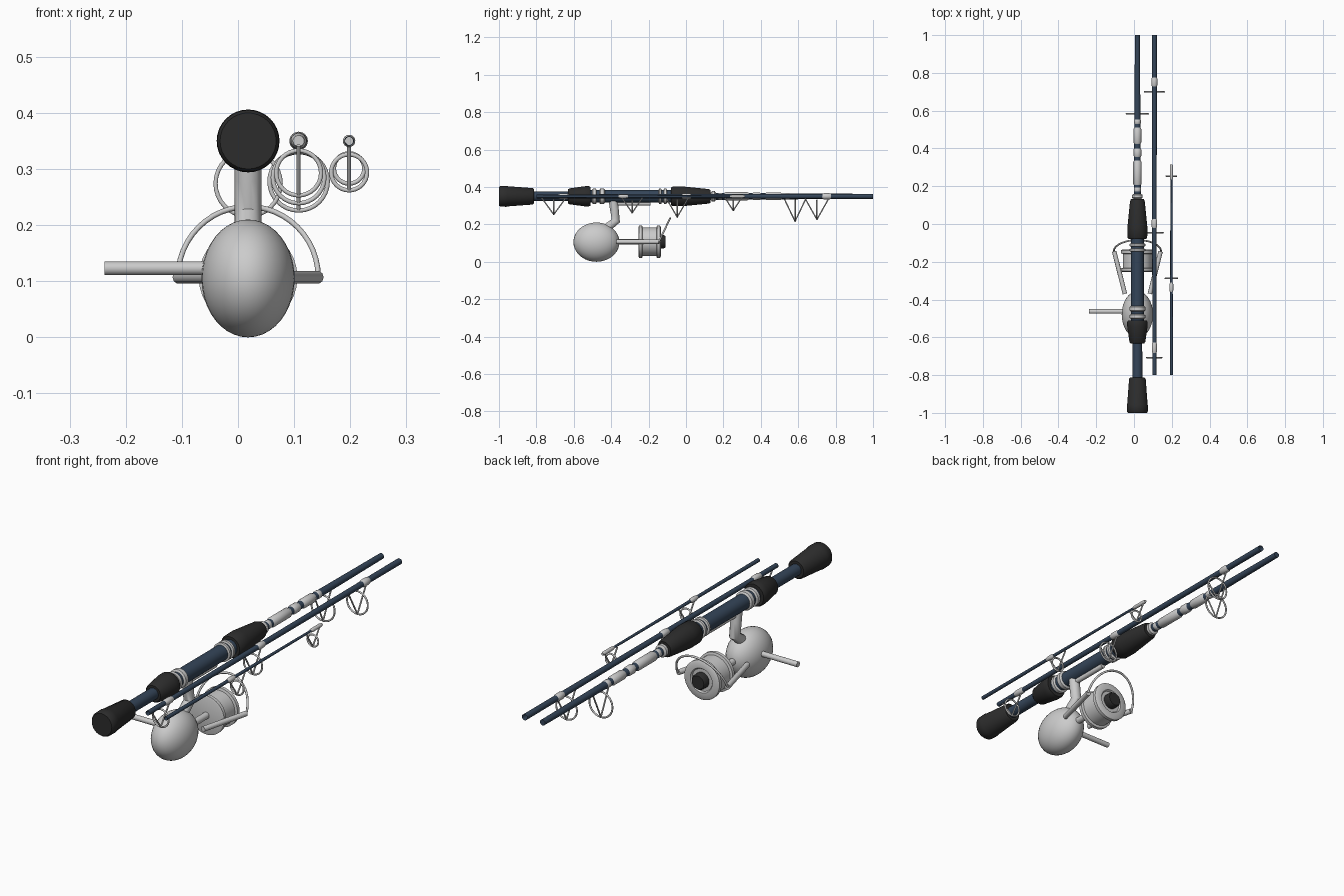
import bpy, bmesh, math
from mathutils import Vector

if "Cube" in bpy.data.objects:
    bpy.data.objects.remove(bpy.data.objects["Cube"])

AX, AZ = 0.018, 0.35      # main rod axis
RZ = 0.107                # reel axis height


def material(name, rgb):
    m = bpy.data.materials.new(name)
    m.diffuse_color = (*rgb, 1)
    m.use_nodes = True
    m.node_tree.nodes["Principled BSDF"].inputs["Base Color"].default_value = m.diffuse_color
    return m


NAVY = material("navy_blank", (0.035, 0.06, 0.1))
BLACK = material("black_foam", (0.025, 0.025, 0.025))


def finish(obj, mat=None, angle=40):
    if mat:
        obj.data.materials.append(mat)
    bpy.ops.object.select_all(action='DESELECT')
    obj.select_set(True)
    bpy.context.view_layer.objects.active = obj
    bpy.ops.object.shade_smooth_by_angle(angle=math.radians(angle))
    return obj


def lathe(name, profile, x=AX, z=AZ, mat=None, seg=32, caps=True):
    """Revolve (y, radius) points around an axis parallel to y."""
    bm = bmesh.new()
    rings = []
    for y, r in profile:
        rings.append([bm.verts.new((x + r * math.cos(2 * math.pi * i / seg), y,
                                    z + r * math.sin(2 * math.pi * i / seg)))
                      for i in range(seg)])
    for a, b in zip(rings, rings[1:]):
        for i in range(seg):
            j = (i + 1) % seg
            bm.faces.new((a[i], b[i], b[j], a[j]))
    if caps:
        bm.faces.new(rings[0])
        bm.faces.new(rings[-1][::-1])
    bmesh.ops.recalc_face_normals(bm, faces=bm.faces)
    me = bpy.data.meshes.new(name)
    bm.to_mesh(me)
    bm.free()
    obj = bpy.data.objects.new(name, me)
    bpy.context.collection.objects.link(obj)
    return finish(obj, mat)


def wire(name, points, radius, cyclic=False, res=3):
    """Round wire along a polyline, turned into a mesh."""
    cu = bpy.data.curves.new(name, 'CURVE')
    cu.dimensions = '3D'
    cu.bevel_depth = radius
    cu.bevel_resolution = res
    cu.use_fill_caps = True
    sp = cu.splines.new('POLY')
    sp.points.add(len(points) - 1)
    for p, co in zip(sp.points, points):
        p.co = (*co, 1)
    sp.use_cyclic_u = cyclic
    tmp = bpy.data.objects.new(name, cu)
    bpy.context.collection.objects.link(tmp)
    me = bpy.data.meshes.new_from_object(
        tmp.evaluated_get(bpy.context.evaluated_depsgraph_get()))
    bpy.data.objects.remove(tmp)
    obj = bpy.data.objects.new(name, me)
    bpy.context.collection.objects.link(obj)
    return finish(obj)


def barrel(name, y0, y1, r, x=AX):
    e = min(0.012, (y1 - y0) * 0.25)
    lathe(name, [(y0, r * 0.7), (y0 + e, r), (y1 - e, r), (y1, r * 0.7)], x)


def guide(name, x, y, r, bottom, spread):
    """Line ring hung under a blank on two V struts."""
    t = 0.004
    c = bottom + r
    ring = [(x + (r - t) * math.cos(a), y, c + (r - t) * math.sin(a))
            for a in [2 * math.pi * i / 32 for i in range(32)]]
    wire(name + "_ring", ring, t, True)
    wire(name + "_struts", [(x, y - spread, AZ - 0.008), (x, y, bottom + t)], 0.0035)
    wire(name + "_strut_front", [(x, y + spread, AZ - 0.008), (x, y, bottom + t)], 0.0035)


# main rod: blank, grips, reel seat, collars
lathe("main_blank", [(-0.95, 0.026), (-0.1, 0.025), (0.13, 0.019), (0.55, 0.016), (1, 0.013)], mat=NAVY)
lathe("butt_grip", [(-1, 0.05), (-0.993, 0.055), (-0.96, 0.056), (-0.955, 0.054),
                    (-0.82, 0.044), (-0.813, 0.038)], mat=BLACK)
lathe("rear_grip", [(-0.632, 0.036), (-0.625, 0.042), (-0.54, 0.054), (-0.52, 0.054),
                    (-0.51, 0.05)], mat=BLACK)
lathe("fore_grip", [(-0.08, 0.046), (-0.072, 0.052), (-0.02, 0.053), (0.12, 0.039),
                    (0.132, 0.034)], mat=BLACK)
lathe("reel_seat", [(-0.515, 0.034), (-0.075, 0.034)], mat=NAVY)
for i, (a, b) in enumerate([(-0.505, -0.475), (-0.467, -0.43), (-0.148, -0.128), (-0.122, -0.1)]):
    barrel(f"seat_collar_{i}", a, b, 0.042)
for i, (a, b, r) in enumerate([(0.132, 0.16, 0.028), (0.165, 0.2, 0.019), (0.2, 0.34, 0.022),
                               (0.35, 0.405, 0.021), (0.42, 0.515, 0.021), (0.525, 0.56, 0.018)]):
    barrel(f"main_wrap_{i}", a, b, r)

# loose rod sections
X2, X3 = 0.108, 0.198
lathe("middle_blank", [(-0.8, 0.0105), (1, 0.0135)], X2, mat=NAVY, seg=24, caps=False)
lathe("tip_blank", [(-0.8, 0.0085), (0.31, 0.005)], X3, mat=NAVY, seg=24, caps=False)
for i, (x, a, b, r) in enumerate([(X2, 0.725, 0.78, 0.0165), (X2, -0.025, 0.03, 0.015),
                                  (X2, -0.685, -0.625, 0.014), (X3, -0.36, -0.31, 0.011),
                                  (X3, 0.235, 0.315, 0.0085)]):
    barrel(f"section_wrap_{i}", a, b, r, x)

# line guides
for i, g in enumerate([(AX, 0.583, 0.062, 0.212, 0.06), (X2, 0.7, 0.056, 0.222, 0.065),
                       (X2, -0.047, 0.05, 0.235, 0.06), (X2, -0.707, 0.044, 0.249, 0.065),
                       (X3, -0.288, 0.036, 0.258, 0.055), (X3, 0.253, 0.031, 0.27, 0.045)]):
    guide(f"guide_{i}", *g)

# reel body
bpy.ops.mesh.primitive_uv_sphere_add(segments=32, ring_count=20, radius=1, location=(AX, -0.479, 0.105))
body = bpy.context.object
body.name = "reel_body"
body.scale = (0.083, 0.123, 0.105)
finish(body)

# foot and stem joining the reel to the seat
wire("reel_stem", [(AX, -0.39, 0.33), (AX, -0.383, 0.28), (AX, -0.375, 0.22), (AX, -0.43, 0.175)], 0.024, res=5)
wire("reel_foot", [(AX, -0.4, 0.312), (AX, -0.19, 0.312)], 0.012, res=4)

# spool, drag knob and shaft
lathe("spool", [(-0.253, 0.08), (-0.25, 0.088), (-0.235, 0.088), (-0.232, 0.077), (-0.158, 0.077),
                (-0.155, 0.088), (-0.14, 0.088), (-0.135, 0.08), (-0.135, 0.055), (-0.142, 0.05)], z=RZ)
lathe("drag_knob", [(-0.145, 0.035), (-0.117, 0.035), (-0.11, 0.03)], z=RZ, mat=BLACK)
lathe("reel_shaft", [(-0.42, 0.015), (-0.22, 0.015)], z=RZ)

# rotor arms and bail wire
for side, label in ((-1, "left"), (1, "right")):
    wire(f"rotor_arm_{label}", [(AX + side * 0.066, -0.37, RZ), (AX + side * 0.123, -0.145, RZ)], 0.012)
bail = []
for i in range(25):
    a = math.pi * i / 24
    bail.append((AX + 0.125 * math.cos(a), -0.145 + 0.06 * math.sin(a), RZ + 0.126 * math.sin(a)))
wire("bail_wire", bail, 0.0048)

# crank handle
bpy.ops.mesh.primitive_cylinder_add(vertices=24, radius=0.012, depth=0.2, location=(-0.138, -0.463, 0.123),
                                    rotation=(0, math.pi / 2, 0))
bpy.context.object.name = "crank_handle"
finish(bpy.context.object)
